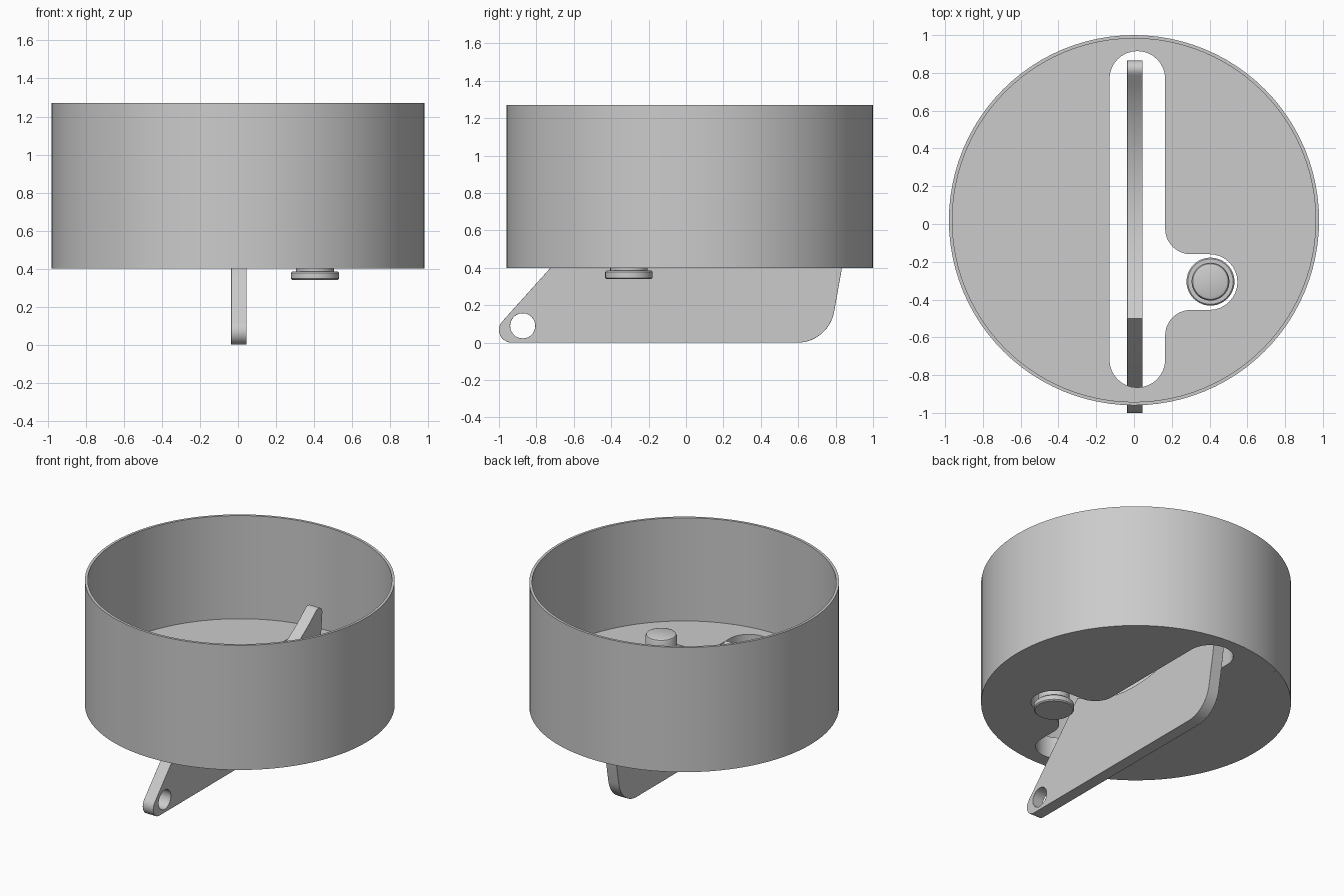
import bpy, bmesh, math

if "Cube" in bpy.data.objects:
    bpy.data.objects.remove(bpy.data.objects["Cube"])

grey = bpy.data.materials.new("plain grey")
grey.diffuse_color = (0.6, 0.6, 0.6, 1)
grey.use_nodes = True
grey.node_tree.nodes["Principled BSDF"].inputs["Base Color"].default_value = grey.diffuse_color


def finish(ob, bevel=0.0):
    ob.data.materials.clear()
    ob.data.materials.append(grey)
    bpy.ops.object.select_all(action='DESELECT')
    ob.select_set(True)
    bpy.context.view_layer.objects.active = ob
    if bevel:
        m = ob.modifiers.new("edge_round", 'BEVEL')
        m.width, m.segments = bevel, 2
        m.limit_method, m.angle_limit = 'ANGLE', math.radians(50)
    bpy.ops.object.shade_smooth_by_angle(angle=math.radians(35))
    return ob


def arc(cx, cy, r, a0, a1, n=12):
    """Points along an arc, angles in degrees."""
    return [(cx + r * math.cos(math.radians(a0 + (a1 - a0) * i / n)),
             cy + r * math.sin(math.radians(a0 + (a1 - a0) * i / n))) for i in range(n + 1)]


def plate(name, outlines, half):
    """Flat plate in XY with holes, thickness 2 * half."""
    cu = bpy.data.curves.new(name, 'CURVE')
    cu.dimensions, cu.fill_mode, cu.extrude = '2D', 'BOTH', half
    for pts in outlines:
        s = cu.splines.new('POLY')
        s.points.add(len(pts) - 1)
        for p, (x, y) in zip(s.points, pts):
            p.co = (x, y, 0, 1)
        s.use_cyclic_u = True
    tmp = bpy.data.objects.new(name, cu)
    bpy.context.collection.objects.link(tmp)
    bpy.context.view_layer.update()
    me = bpy.data.meshes.new_from_object(tmp.evaluated_get(bpy.context.evaluated_depsgraph_get()))
    bpy.data.objects.remove(tmp)
    bm = bmesh.new()
    bm.from_mesh(me)
    bmesh.ops.remove_doubles(bm, verts=bm.verts, dist=1e-5)
    bmesh.ops.dissolve_limit(bm, angle_limit=0.001, verts=bm.verts, edges=bm.edges)
    bmesh.ops.triangulate(bm, faces=[f for f in bm.faces if len(f.verts) > 4])
    bmesh.ops.recalc_face_normals(bm, faces=bm.faces)
    bm.to_mesh(me)
    bm.free()
    ob = bpy.data.objects.new(name, me)
    bpy.context.collection.objects.link(ob)
    return ob


def lathe(name, profile, centre, n, closed):
    """Spin an (r, z) profile about a vertical axis."""
    bm = bmesh.new()
    vs = [bm.verts.new((r, 0, z)) for r, z in profile]
    es = [bm.edges.new(p) for p in zip(vs, vs[1:])]
    if closed:
        es.append(bm.edges.new((vs[-1], vs[0])))
    bmesh.ops.spin(bm, geom=vs + es, cent=(0, 0, 0), axis=(0, 0, 1), angle=math.tau, steps=n)
    bmesh.ops.remove_doubles(bm, verts=bm.verts, dist=1e-5)
    bmesh.ops.recalc_face_normals(bm, faces=bm.faces)
    me = bpy.data.meshes.new(name)
    bm.to_mesh(me)
    bm.free()
    ob = bpy.data.objects.new(name, me)
    bpy.context.collection.objects.link(ob)
    ob.location = centre
    return ob


# Thin cylindrical wall
CY = 0.02
finish(lathe("cup_wall", [(0.98, 0.40), (0.98, 1.27), (0.962, 1.27), (0.962, 0.40)],
             (0, CY, 0), 96, True))

# Thick floor with a long slot and a side pocket for the pin
r = 0.1475
slot = (arc(0.0175, 0.768, r, 180, 0, 16) + arc(0.30, -0.025, 0.135, 180, 270)
        + arc(0.40, -0.3075, r, 90, -90, 16) + arc(0.30, -0.59, 0.135, 90, 180)
        + arc(0.0175, -0.718, r, 0, -180, 16))
floor = plate("slotted_floor", [arc(0, CY, 0.962, 0, 360, 96)[:-1], slot], 0.075)
floor.location.z = 0.475
finish(floor)

# Pin with a wider foot flange
finish(lathe("pin", [(0, 0.34), (0.12, 0.34), (0.127, 0.347), (0.127, 0.378), (0.12, 0.385),
                     (0.1, 0.385), (0.1, 0.66), (0.094, 0.674), (0.08, 0.68), (0, 0.68)],
             (0.405, -0.305, 0), 48, False))

# Lever: profile in (y, z), with a concave top edge and a hole in the nose
half_angle = 37.0
y0, z0, y1, z1 = -0.50, 0.65, 0.79, 0.765
chord = math.hypot(y1 - y0, z1 - z0)
tilt = math.degrees(math.atan2(z1 - z0, y1 - y0))
R = chord / 2 / math.sin(math.radians(half_angle))
h = R * math.cos(math.radians(half_angle))
cy = (y0 + y1) / 2 - h * math.sin(math.radians(tilt))
cz = (z0 + z1) / 2 + h * math.cos(math.radians(tilt))
top = arc(cy, cz, R, 270 + tilt + half_angle, 270 + tilt - half_angle, 24)
outline = (arc(0.595, 0.20, 0.20, -90, -10, 14) + [(0.834, 0.40)]
           + arc(0.822, 0.735, 0.043, 0, 125, 8) + top
           + arc(-0.932, 0.068, 0.068, 138, 270, 12))
hole = arc(-0.873, 0.09, 0.067, 0, 360, 32)[:-1]
lever = plate("lever", [outline, hole], 0.041)
lever.rotation_euler = (math.pi / 2, 0, math.pi / 2)
lever.location.x = 0.005
finish(lever, 0.006)
